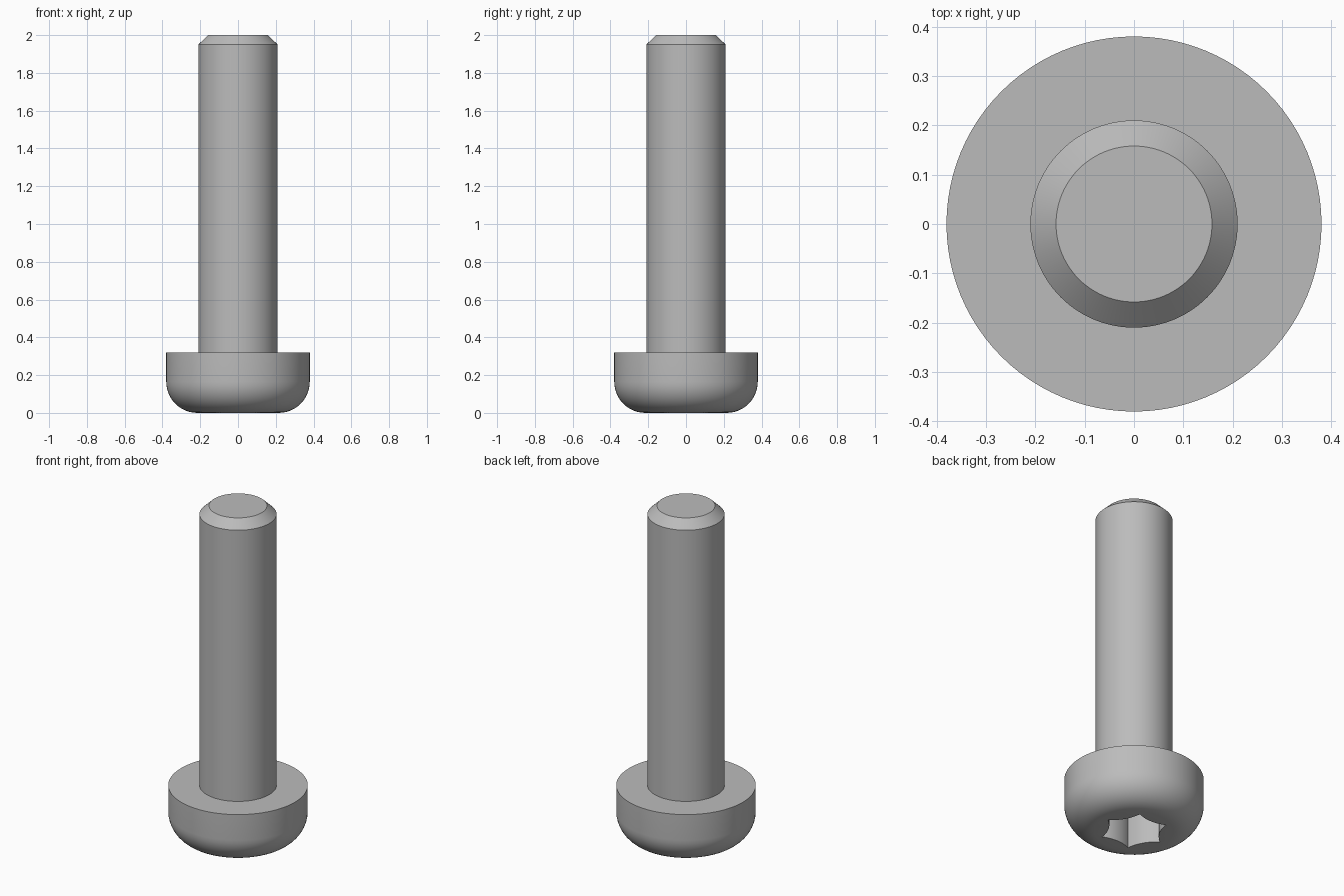
import bpy, bmesh, math
from mathutils import Matrix, Vector

cube = bpy.data.objects.get("Cube")
if cube:
    bpy.data.objects.remove(cube, do_unlink=True)

SEGMENTS = 96
HEAD_R, HEAD_H, FILLET = 0.38, 0.32, 0.165
SHANK_R, TIP_R, CHAMFER_Z, TOP_Z = 0.21, 0.158, 1.95, 2.0
SOCKET_R, SOCKET_INNER, SOCKET_DEPTH = 0.185, 0.14, 0.21

steel = bpy.data.materials.new("grey steel")
steel.use_nodes = True
STEEL_COLOUR = (0.5, 0.5, 0.5, 1)
steel.diffuse_color = STEEL_COLOUR
steel.node_tree.nodes["Principled BSDF"].inputs["Base Color"].default_value = STEEL_COLOUR


def add_object(name, bm):
    bmesh.ops.recalc_face_normals(bm, faces=bm.faces)
    mesh = bpy.data.meshes.new(name)
    bm.to_mesh(mesh)
    bm.free()
    mesh.materials.append(steel)
    obj = bpy.data.objects.new(name, mesh)
    bpy.context.collection.objects.link(obj)
    return obj


def lathe(name, profile):
    """Revolve (radius, z) points about z and cap both ends."""
    bm = bmesh.new()
    rings = []
    for r, z in profile:
        ring = bmesh.ops.create_circle(bm, segments=SEGMENTS, radius=r,
                                       matrix=Matrix.Translation((0, 0, z)))
        rings.append(ring["verts"])
    for low, high in zip(rings, rings[1:]):
        for i in range(SEGMENTS):
            j = (i + 1) % SEGMENTS
            bm.faces.new((low[i], low[j], high[j], high[i]))
    bm.faces.new(rings[0])
    bm.faces.new(rings[-1])
    return add_object(name, bm)


def star_outline(steps=10):
    """Six pointed lobes joined by arcs that bow towards the centre."""
    half = SOCKET_R * math.sin(math.pi / 6)
    sag = SOCKET_R * math.cos(math.pi / 6) - SOCKET_INNER
    radius = (half ** 2 + sag ** 2) / (2 * sag)
    sweep = math.asin(half / radius)
    points = []
    for k in range(6):
        turn = Matrix.Rotation(math.radians(60 * k + 30), 3, "Z")
        for i in range(steps):
            a = sweep * (2 * i / steps - 1)
            points.append(turn @ Vector((SOCKET_INNER + radius * (1 - math.cos(a)),
                                         radius * math.sin(a), 0)))
    return points


# Rounded head, shank and chamfered tip
profile = []
for i in range(13):
    a = math.pi / 2 * i / 12
    profile.append((HEAD_R - FILLET + FILLET * math.sin(a), FILLET * (1 - math.cos(a))))
profile += [(HEAD_R, HEAD_H), (SHANK_R, HEAD_H), (SHANK_R, CHAMFER_Z), (TIP_R, TOP_Z)]
screw = lathe("screw_body", profile)

# Six-lobed drive socket cut into the underside of the head
bm = bmesh.new()
base = bm.faces.new([bm.verts.new(p - Vector((0, 0, 0.1))) for p in star_outline()])
sides = bmesh.ops.extrude_face_region(bm, geom=[base])
bmesh.ops.translate(bm, vec=(0, 0, SOCKET_DEPTH + 0.1),
                    verts=[v for v in sides["geom"] if isinstance(v, bmesh.types.BMVert)])
cutter = add_object("socket_cutter", bm)
cutter.hide_render = True

cut = screw.modifiers.new("drive_socket", "BOOLEAN")
cut.operation = "DIFFERENCE"
cut.solver = "EXACT"
cut.object = cutter
bpy.ops.object.select_all(action="DESELECT")
screw.select_set(True)
bpy.context.view_layer.objects.active = screw
bpy.ops.object.modifier_apply(modifier=cut.name)
bpy.data.objects.remove(cutter, do_unlink=True)

# Smooth round surfaces, crisp rims
bpy.ops.object.shade_smooth_by_angle(angle=math.radians(30))
